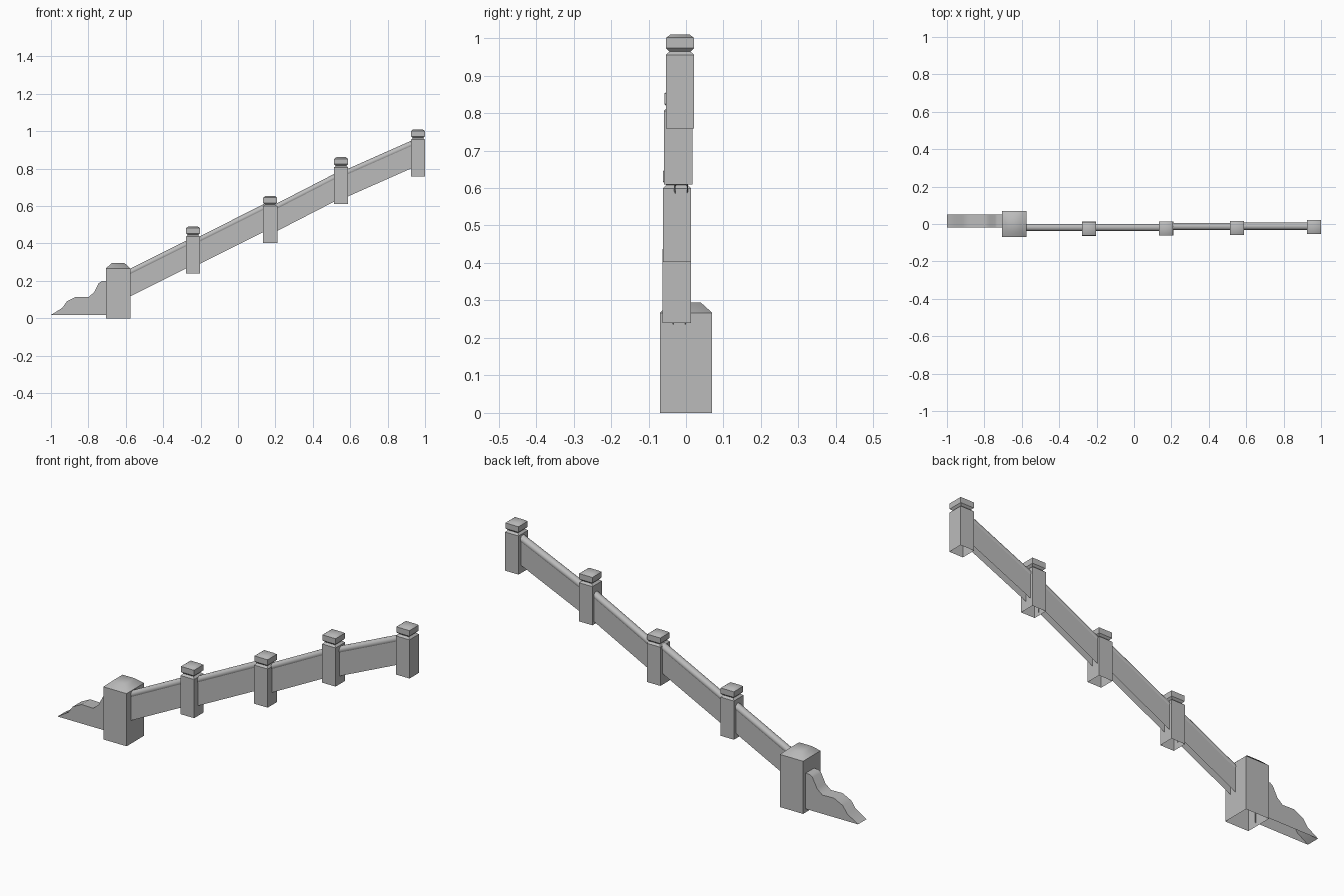
import bpy, math

if "Cube" in bpy.data.objects:
    bpy.data.objects.remove(bpy.data.objects["Cube"])

stone = bpy.data.materials.new("plain_grey")
stone.use_nodes = True
GREY = (0.5, 0.5, 0.5, 1)
stone.diffuse_color = GREY
stone.node_tree.nodes["Principled BSDF"].inputs["Base Color"].default_value = GREY


def make(name, verts, faces, smooth):
    """Build an object; smooth lists the indices of smooth faces."""
    mesh = bpy.data.meshes.new(name)
    mesh.from_pydata(verts, [], faces)
    mesh.materials.append(stone)
    for i, poly in enumerate(mesh.polygons):
        poly.use_smooth = i in smooth
    obj = bpy.data.objects.new(name, mesh)
    bpy.context.collection.objects.link(obj)
    return obj


def post(name, x0, x1, y0, y1, z0, rings):
    """Square post, open below, from (height, inset) rings; domed top is smooth."""
    verts, faces = [], []
    for h, d in rings:
        verts += [(x0 + d, y0 + d, z0 + h), (x1 - d, y0 + d, z0 + h),
                  (x1 - d, y1 - d, z0 + h), (x0 + d, y1 - d, z0 + h)]
    for r in range(len(rings) - 1):
        for k in range(4):
            a, b = r * 4 + k, r * 4 + (k + 1) % 4
            faces.append((a, b, b + 4, a + 4))
    n = len(verts)
    faces.append((n - 4, n - 3, n - 2, n - 1))
    make(name, verts, faces, range(len(faces) - 5, len(faces)))


def panel(name, x0, x1, z0, z1, y, height=0.148, half=0.016, radius=0.019):
    """Sloped hollow wall, open below, with a rounded handrail on top."""
    steps = 12
    arc = [math.radians(-35 + 250 * i / steps) for i in range(steps + 1)]
    lip = height - radius * 1.5
    profile = [(half, 0), (half, lip)]
    profile += [(radius * math.cos(a), height - radius + radius * math.sin(a)) for a in arc]
    profile += [(-half, lip), (-half, 0)]
    n = len(profile)
    verts = [(x, y + py, z + pz) for x, z in ((x0, z0), (x1, z1)) for py, pz in profile]
    faces = [(i, i + 1, n + i + 1, n + i) for i in range(n - 1)]
    make(name, verts, faces, range(2, n - 3))


# Large bottom post
post("newel_post", -0.706, -0.576, -0.07, 0.07, 0,
     [(0, 0), (0.267, 0), (0.295, 0.031)])

# Small posts with a notched neck
NECKED = [(0, 0), (0.196, 0), (0.205, 0.01), (0.214, 0.001), (0.242, 0.001), (0.251, 0.013)]
for i, (x, y, z) in enumerate([(-0.24, -0.025, 0.24), (0.172, -0.024, 0.403),
                               (0.551, -0.021, 0.61), (0.962, -0.016, 0.759)]):
    post(f"rail_post_{i + 1}", x - 0.038, x + 0.038, y - 0.038, y + 0.038, z, NECKED)

# Sloped walls between the posts
for i, span in enumerate([(-0.58, -0.275, 0.115, 0.268, -0.018),
                          (-0.205, 0.138, 0.29, 0.462, -0.018),
                          (0.206, 0.517, 0.465, 0.625, -0.013),
                          (0.585, 0.928, 0.65, 0.802, -0.012)]):
    panel(f"rail_panel_{i + 1}", *span)

# Curved end buttress, open below
outline = [(-1, 0.018), (-0.94, 0.055), (-0.915, 0.09), (-0.865, 0.115), (-0.8, 0.113),
           (-0.77, 0.138), (-0.745, 0.187), (-0.73, 0.198), (-0.7, 0.199), (-0.7, 0.018)]
n = len(outline)
verts = [(x, y, z) for y in (-0.018, 0.05) for x, z in outline]
faces = [(i, n + i, n + i + 1, i + 1) for i in range(n - 2)]
faces += [tuple(reversed(range(n))), tuple(range(n, 2 * n))]
make("end_buttress", verts, [tuple(reversed(f)) for f in faces], range(n - 2))
